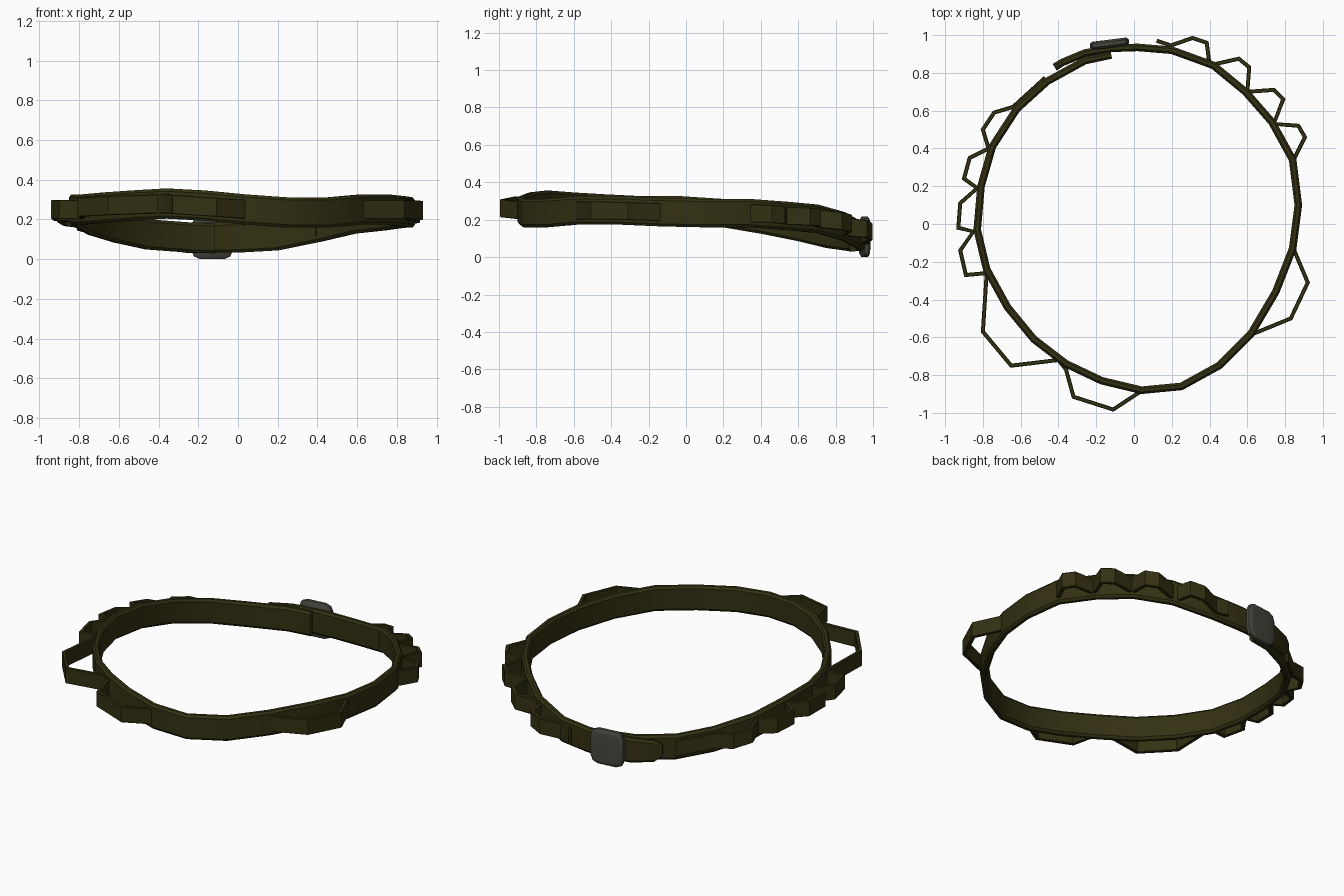
import bpy
import bmesh
import math
from mathutils import Vector, Matrix
from mathutils.geometry import intersect_point_line

default_cube = bpy.data.objects.get("Cube")
if default_cube:
    bpy.data.objects.remove(default_cube, do_unlink=True)


def make_material(name, colour):
    material = bpy.data.materials.new(name)
    material.use_nodes = True
    material.diffuse_color = colour
    material.node_tree.nodes["Principled BSDF"].inputs["Base Color"].default_value = colour
    return material


olive = make_material("olive_fabric", (0.033, 0.030, 0.006, 1))
grey = make_material("grey_plastic", (0.060, 0.063, 0.047, 1))


def finish(bm, name, material):
    """Turn a bmesh into a shaded, coloured object."""
    bmesh.ops.recalc_face_normals(bm, faces=bm.faces)
    mesh = bpy.data.meshes.new(name)
    bm.to_mesh(mesh)
    bm.free()
    mesh.materials.append(material)
    obj = bpy.data.objects.new(name, mesh)
    bpy.context.collection.objects.link(obj)
    bpy.ops.object.select_all(action="DESELECT")
    obj.select_set(True)
    bpy.context.view_layer.objects.active = obj
    bpy.ops.object.shade_smooth_by_angle(angle=math.radians(30))
    return obj


def loft(bm, rings):
    """Skin closed rings of points and cap both ends."""
    rows = [[bm.verts.new(p) for p in ring] for ring in rings]
    count = len(rows[0])
    for a, b in zip(rows, rows[1:]):
        for i in range(count):
            j = (i + 1) % count
            bm.faces.new((a[i], a[j], b[j], b[i]))
    bm.faces.new(rows[0])
    bm.faces.new(rows[-1])


def section(half_thickness, half_height, chamfer_out, chamfer_up):
    """Chamfered rectangle as (outward, up) pairs."""
    t, h = half_thickness, half_height
    quarter = [(t, h - chamfer_up), (t - chamfer_out, h)]
    top = quarter + [(-o, u) for o, u in reversed(quarter)]
    return top + [(-o, -u) for o, u in top]


def sweep(name, path, profile, taper=None):
    """Run an upright profile along a path with mitred corners."""
    points = [Vector(p) for p in path]
    rings = []
    for i, p in enumerate(points):
        before = (p - points[i - 1]).to_2d().normalized() if i else None
        after = (points[i + 1] - p).to_2d().normalized() if i + 1 < len(points) else None
        before, after = before or after, after or before
        along = (before + after).normalized()
        widen = min(1 / max(along.dot(after), 0.1), 1.5)
        side = Vector((along.y, -along.x, 0)) * widen
        scale = taper.get(i, 1) if taper else 1
        rings.append([p + side * o + Vector((0, 0, u * scale)) for o, u in profile])
    bm = bmesh.new()
    loft(bm, rings)
    return finish(bm, name, olive)


# Main band: inner end behind the buckle, round the head, to the outer tip
band_path = [
    (-.12, .895, .105), (-.26, .865, .11), (-.46, .755, .125), (-.62, .61, .16),
    (-.75, .41, .20), (-.81, .20, .235), (-.83, -.03, .25), (-.78, -.24, .25),
    (-.67, -.44, .26), (-.53, -.61, .27), (-.36, -.74, .28), (-.17, -.83, .27),
    (.04, -.88, .25), (.25, -.86, .235), (.45, -.75, .235), (.62, -.58, .25),
    (.75, -.36, .25), (.84, -.13, .24), (.87, .10, .235), (.84, .34, .235),
    (.73, .54, .22), (.59, .70, .205), (.42, .84, .165), (.20, .92, .12),
    (.02, .935, .11), (-.12, .93, .108), (-.26, .905, .108), (-.38, .855, .115),
    (-.42, .83, .12),
]
last = len(band_path) - 1
sweep("head_band", band_path, section(.02, .076, .011, .014),
      {last - 1: 0.85, last: 0.45})


def band_height(x, y):
    """Height of the nearest point of the band."""
    here = Vector((x, y, 0))
    best = None
    for a, b in zip(band_path, band_path[1:]):
        foot, f = intersect_point_line(here, Vector((*a[:2], 0)), Vector((*b[:2], 0)))
        f = min(max(f, 0), 1)
        spot = Vector(a).lerp(Vector(b), f)
        gap = (spot.to_2d() - here.to_2d()).length
        if best is None or gap < best[0]:
            best = (gap, spot.z)
    return best[1]


# Webbing strips folded into loops on the outside of the band
webbing = {
    "right_webbing_loops": [
        (-.47, .775), (-.64, .62), (-.74, .59), (-.80, .50), (-.77, .40),
        (-.87, .35), (-.90, .24), (-.83, .19), (-.92, .11), (-.93, -.02),
        (-.85, -.04), (-.92, -.14), (-.89, -.27), (-.78, -.26), (-.80, -.57),
        (-.65, -.75), (-.40, -.72), (-.36, -.77), (-.32, -.915), (-.11, -.982),
        (.03, -.89)],
    "left_front_webbing_loop": [
        (.61, -.59), (.83, -.50), (.92, -.31), (.84, -.12)],
    "left_back_webbing_loops": [
        (.84, .33), (.905, .46), (.87, .52), (.74, .53), (.79, .66),
        (.74, .71), (.60, .70), (.61, .83), (.555, .875), (.40, .84),
        (.385, .96), (.31, .985), (.195, .945), (.12, .97)],
}
for name, outline in webbing.items():
    path = [(x, y, band_height(x, y)) for x, y in outline]
    sweep(name, path, section(.0105, .048, .003, .003))


# Buckle: rounded slab with a bevelled rim, clasped over the overlap
def rounded_outline(half, corner, depth, bulge):
    points = []
    for quadrant in range(4):
        for step in range(3):
            angle = math.radians(quadrant * 90 + step * 45)
            sx = 1 if quadrant in (0, 3) else -1
            sz = 1 if quadrant < 2 else -1
            points.append(Vector((sx * (half - corner) + corner * math.cos(angle), depth,
                                  sz * (half + bulge - corner) + corner * math.sin(angle))))
    return points


bm = bmesh.new()
loft(bm, [rounded_outline(half, .045, depth, .004) for half, depth in
          ((.088, -.024), (.104, -.012), (.104, .008), (.092, .018), (.084, .019))])
bm.transform(Matrix.Translation((-.13, .957, .108)) @ Matrix.Rotation(math.radians(7), 4, "Z"))
finish(bm, "buckle", grey)
